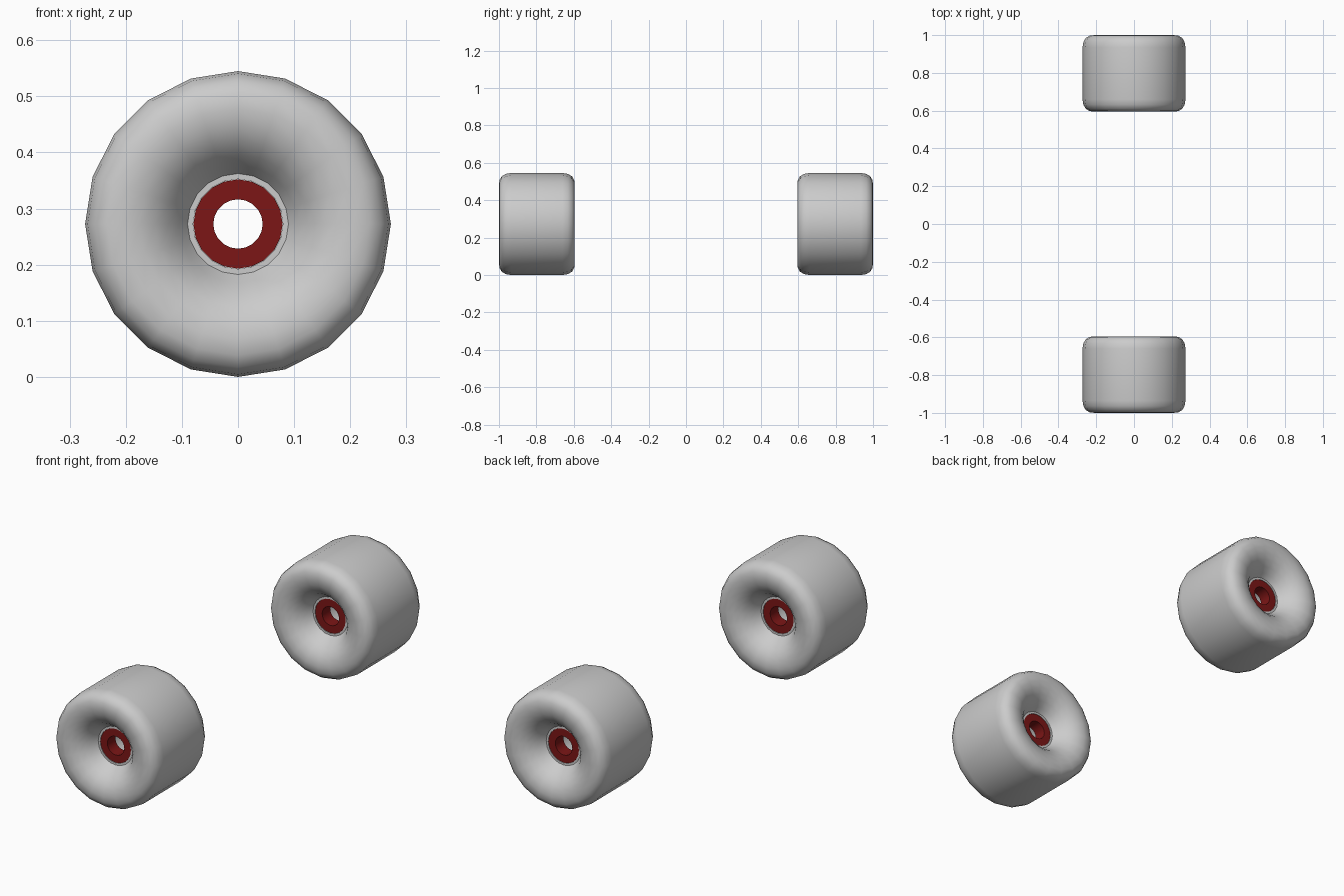
import bpy
import bmesh
import math

if "Cube" in bpy.data.objects:
    bpy.data.objects.remove(bpy.data.objects["Cube"])

SIDES = 20
RADIUS = 0.2725
WHEEL_Y = 0.7975

red = bpy.data.materials.new("bearing_red")
red.diffuse_color = (0.2, 0.008, 0.008, 1)
red.use_nodes = True
red.node_tree.nodes["Principled BSDF"].inputs["Base Color"].default_value = red.diffuse_color


def lathe(name, profile, loc, mat=None):
    """Spin a closed (radius, y) profile around the y axis."""
    bm = bmesh.new()
    rings = []
    for i in range(SIDES):
        a = 2 * math.pi * i / SIDES
        rings.append([bm.verts.new((r * math.cos(a), y, r * math.sin(a)))
                      for r, y in profile])
    n = len(profile)
    for i in range(SIDES):
        a, b = rings[i], rings[(i + 1) % SIDES]
        for j in range(n):
            k = (j + 1) % n
            bm.faces.new((a[j], a[k], b[k], b[j]))
    bmesh.ops.recalc_face_normals(bm, faces=bm.faces)
    mesh = bpy.data.meshes.new(name)
    bm.to_mesh(mesh)
    bm.free()
    obj = bpy.data.objects.new(name, mesh)
    obj.location = loc
    bpy.context.collection.objects.link(obj)
    if mat:
        mesh.materials.append(mat)
    bpy.ops.object.select_all(action='DESELECT')
    obj.select_set(True)
    bpy.context.view_layer.objects.active = obj
    bpy.ops.object.shade_smooth_by_angle(angle=math.radians(35))
    return obj


# Half tyre section: tread, rounded shoulder, dished face, lip, bore
half = [(RADIUS, 0.138), (0.268, 0.166), (0.255, 0.188), (0.234, 0.2),
        (0.205, 0.2025), (0.175, 0.197), (0.148, 0.183), (0.124, 0.162),
        (0.105, 0.135), (0.09, 0.112), (0.08, 0.112)]
tyre = half + [(r, -y) for r, y in reversed(half)]

# Bearing ring section
bearing = [(0.0795, -0.03), (0.0795, 0.03), (0.044, 0.03), (0.044, -0.03)]

for end, s in (("front", -1), ("back", 1)):
    centre = (0, s * WHEEL_Y, RADIUS)
    lathe(end + "_wheel", tyre, centre)
    # A bearing pressed into each face of the wheel
    for side, d in (("outer", s), ("inner", -s)):
        lathe(f"{end}_{side}_bearing", bearing,
              (0, s * WHEEL_Y + d * 0.08, RADIUS), red)
